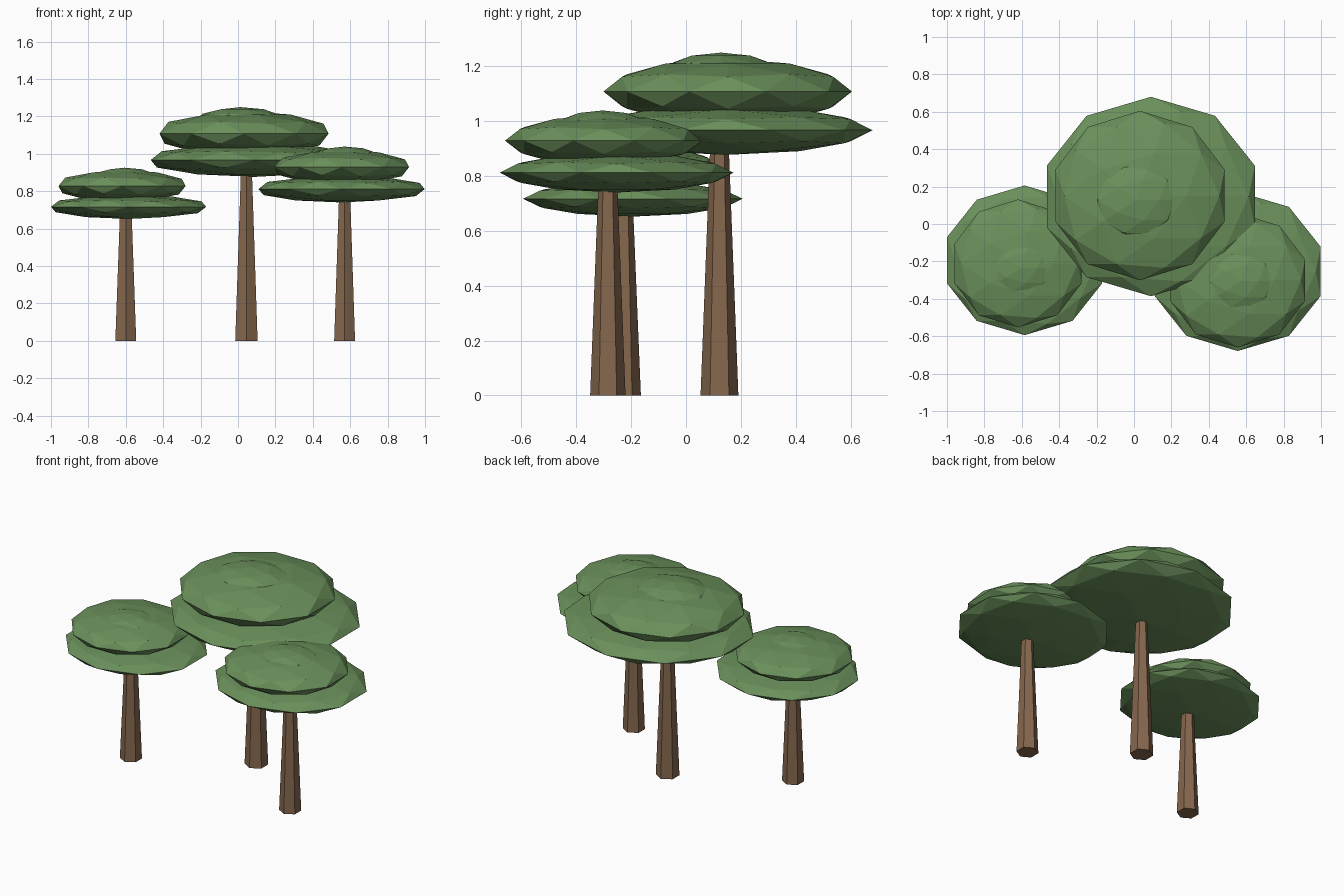
import bpy, math

if "Cube" in bpy.data.objects:
    bpy.data.objects.remove(bpy.data.objects["Cube"])


def make_material(name, rgb):
    m = bpy.data.materials.new(name)
    m.diffuse_color = (*rgb, 1.0)
    m.use_nodes = True
    m.node_tree.nodes["Principled BSDF"].inputs["Base Color"].default_value = m.diffuse_color
    return m


leaf_green = make_material("leaf green", (0.145, 0.28, 0.105))
bark_brown = make_material("bark brown", (0.235, 0.135, 0.075))


def trunk(name, x, y, height, r_bottom, r_top):
    # Tapered six-sided trunk, with corners facing front and back
    bpy.ops.mesh.primitive_cone_add(vertices=6, radius1=r_bottom, radius2=r_top,
                                    depth=height, location=(x, y, height / 2))
    ob = bpy.context.object
    ob.name = name
    ob.data.materials.append(bark_brown)


def foliage(name, center, radii):
    # Flattened low-poly leaf pad
    bpy.ops.mesh.primitive_ico_sphere_add(subdivisions=2, radius=1, location=center)
    ob = bpy.context.object
    ob.name = name
    ob.scale = radii
    bpy.ops.object.transform_apply(location=False, rotation=False, scale=True)
    ob.data.materials.append(leaf_green)


# Each tree: trunk (x, y, height, radii), then leaf pads (centre, radii) from low to high
trees = {
    "middle": ((0.045, 0.122, 0.96, 0.069, 0.032), [
        ((0.09, 0.147, 0.967), (0.585, 0.533, 0.09)),
        ((0.032, 0.152, 1.108), (0.475, 0.453, 0.12)),
        ((0.012, 0.128, 1.175), (0.238, 0.215, 0.075))]),
    "right": ((0.57, -0.285, 0.80, 0.0645, 0.0335), [
        ((0.554, -0.253, 0.812), (0.467, 0.426, 0.072)),
        ((0.554, -0.30, 0.929), (0.379, 0.36, 0.093)),
        ((0.57, -0.304, 0.978), (0.19, 0.172, 0.061))]),
    "left": ((-0.60, -0.229, 0.71, 0.0645, 0.035), [
        ((-0.585, -0.194, 0.717), (0.436, 0.40, 0.065)),
        ((-0.62, -0.211, 0.828), (0.357, 0.342, 0.086)),
        ((-0.607, -0.234, 0.869), (0.178, 0.162, 0.057))]),
}

for side, (stem, pads) in trees.items():
    trunk(side + "_trunk", *stem)
    for level, (center, radii) in zip(("lower", "upper", "top"), pads):
        foliage(f"{side}_{level}_foliage", center, radii)
